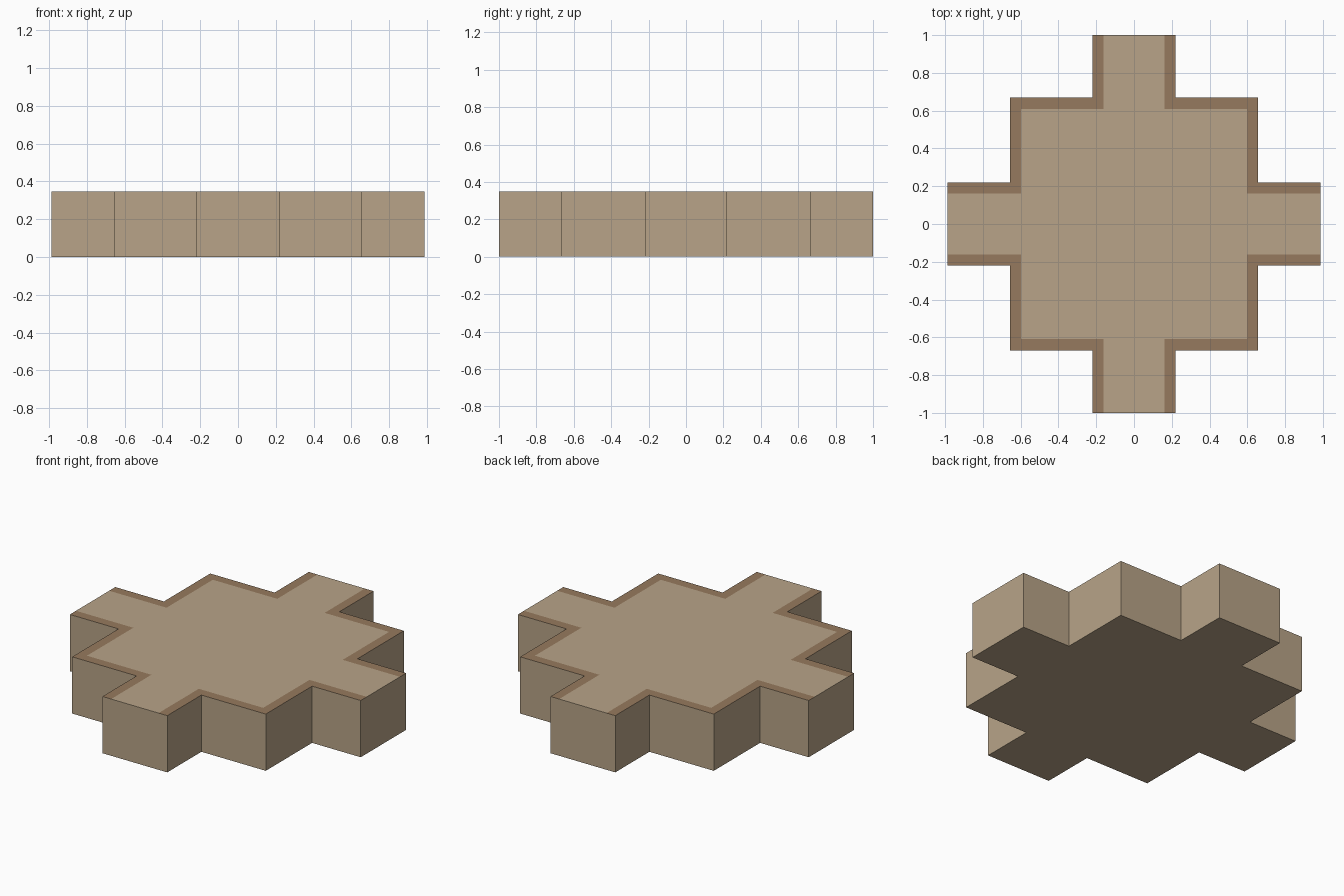
import bpy, bmesh

if "Cube" in bpy.data.objects:
    bpy.data.objects.remove(bpy.data.objects["Cube"])

X, Y, H = 0.987, 1.0, 0.348       # arm reach and height
BX, BY, ARM = 0.657, 0.669, 0.22  # centre block and arm half sizes
RIM = 0.059                       # width of the painted rim


def material(name, rgb):
    m = bpy.data.materials.new(name)
    m.diffuse_color = (*rgb, 1)
    m.use_nodes = True
    m.node_tree.nodes["Principled BSDF"].inputs["Base Color"].default_value = m.diffuse_color
    return m


def outline(inset):
    """Stepped cross, counter-clockwise; arm ends are not inset."""
    a, bx, by = ARM - inset, BX - inset, BY - inset
    quarter = [(X, a), (bx, a), (bx, by), (a, by), (a, Y)]
    pts = []
    for sx, sy in ((1, 1), (-1, 1), (-1, -1), (1, -1)):
        q = [(sx * x, sy * y) for x, y in quarter]
        pts += q if sx * sy > 0 else q[::-1]
    return pts


bm = bmesh.new()
outer = outline(0)
bottom = [bm.verts.new((x, y, 0)) for x, y in outer]
top = [bm.verts.new((x, y, H)) for x, y in outer]
inner = [bm.verts.new((x, y, H)) for x, y in outline(RIM)]

# Floor and top panel
bm.faces.new(bottom[::-1])
bm.faces.new(inner)

# Walls and rim; arm ends (every fifth edge) have no rim
n = len(outer)
for i in range(n):
    j = (i + 1) % n
    if i % 5 == 4:
        bm.faces.new((bottom[i], bottom[j], top[j], inner[j], inner[i], top[i]))
    else:
        bm.faces.new((bottom[i], bottom[j], top[j], top[i]))
        rim = bm.faces.new((top[i], top[j], inner[j], inner[i]))
        rim.material_index = 1

mesh = bpy.data.meshes.new("stepped_cross_platform")
bm.to_mesh(mesh)
bm.free()
mesh.materials.append(material("tan stone", (0.479, 0.371, 0.246)))
mesh.materials.append(material("brown rim", (0.305, 0.195, 0.112)))
obj = bpy.data.objects.new("stepped_cross_platform", mesh)
bpy.context.collection.objects.link(obj)
